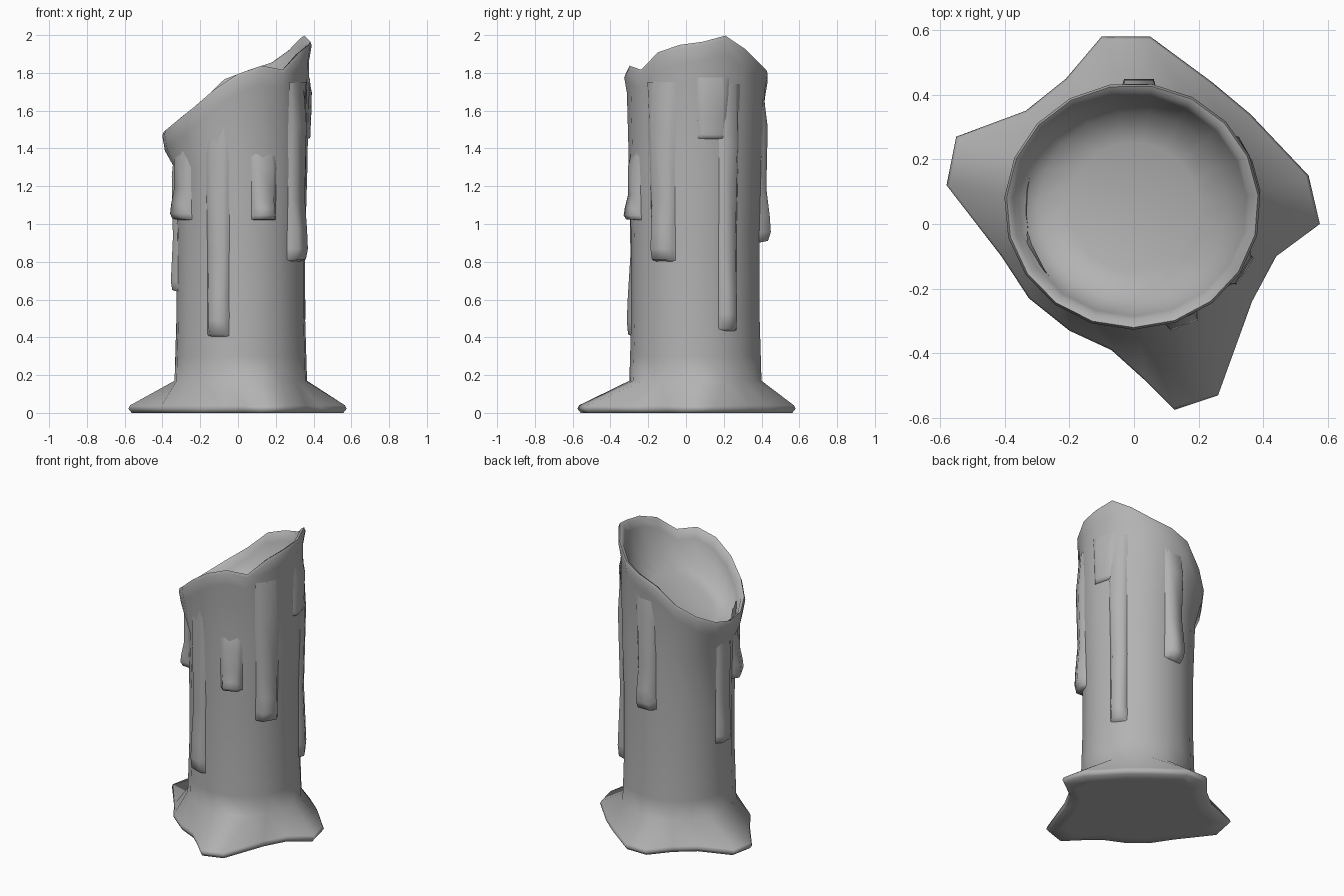
import bpy, bmesh, math

if "Cube" in bpy.data.objects:
    bpy.data.objects.remove(bpy.data.objects["Cube"])

CX, CY = 0.015, 0.052
BASE = [(-.10, .58), (.05, .58), (.24, .44), (.36, .34), (.54, .15), (.575, 0), (.44, -.10),
        (.365, -.24), (.26, -.53), (.125, -.575), (.03, -.48), (-.07, -.39), (-.20, -.33),
        (-.325, -.23), (-.41, -.10), (-.58, .12), (-.55, .27), (-.335, .35), (-.21, .45)]
N = len(BASE)
ANG = [math.radians(100 - i * 360 / N) for i in range(N)]
RIM = [(-.41, 1.48), (-.3, 1.57), (-.17, 1.67), (-.07, 1.77), (.1, 1.83),
       (.2, 1.86), (.3, 1.94), (.36, 2.0), (.41, 1.97)]
RADIUS = [(.17, .352), (.5, .342), (.9, .342), (1.3, .354), (1.8, .375)]

wax = bpy.data.materials.new("wax")
wax.diffuse_color = (.45, .45, .45, 1)
wax.use_nodes = True
wax.node_tree.nodes["Principled BSDF"].inputs["Base Color"].default_value = wax.diffuse_color


def interp(table, x):
    if x <= table[0][0]:
        return table[0][1]
    for (a, u), (b, v) in zip(table, table[1:]):
        if x <= b:
            return u + (v - u) * (x - a) / (b - a)
    return table[-1][1]


def finish(name, bm, angle):
    bmesh.ops.recalc_face_normals(bm, faces=bm.faces)
    me = bpy.data.meshes.new(name)
    bm.to_mesh(me)
    bm.free()
    me.materials.append(wax)
    ob = bpy.data.objects.new(name, me)
    bpy.context.collection.objects.link(ob)
    bpy.ops.object.select_all(action='DESELECT')
    ob.select_set(True)
    bpy.context.view_layer.objects.active = ob
    bpy.ops.object.shade_smooth_by_angle(angle=math.radians(angle))
    return ob


# Rings from the bottom, up the outside, over the rim and down into the hollow
def rim_ring(r, drop):
    pts = []
    for a in ANG:
        x, y = .397 * math.cos(a) - .005, .38 * math.sin(a) + CY
        z = interp(RIM, x)
        if x > .22:
            z -= .18 * max(0, .18 - y)
        pts.append(((r + .015) * math.cos(a) - .005, r * math.sin(a) + CY + .003, z - drop))
    return pts


def round_ring(z):
    r = interp(RADIUS, z)
    return [(CX + r * math.cos(a), CY + r * math.sin(a), z) for a in ANG]


def floor_ring(r, z):
    return [(r * math.cos(a), CY + r * math.sin(a), z + .5 * r * math.cos(a)) for a in ANG]


rings = [[(x * .8, y * .8, .004) for x, y in BASE],
         [(x * .97, y * .97, .004) for x, y in BASE],
         [(x, y, .022) for x, y in BASE],
         [(x * .985, y * .985, .04) for x, y in BASE]]
rings += [round_ring(z) for z in (.17, .3, .5, .9, 1.3)]
rings += [rim_ring(*p) for p in ((.368, .1), (.382, .02), (.375, 0), (.355, .012), (.34, .06))]
rings += [floor_ring(.295, 1.55), floor_ring(.2, 1.515)]

bm = bmesh.new()
loops = [[bm.verts.new(p) for p in ring] for ring in rings]
for lo, hi in zip(loops, loops[1:]):
    for i in range(N):
        j = (i + 1) % N
        bm.faces.new((lo[i], lo[j], hi[j], hi[i]))
bm.faces.new(loops[0])
mid = bm.verts.new((0, CY, 1.505))
for i in range(N):
    bm.faces.new((loops[-1][i], loops[-1][(i + 1) % N], mid))
for v in bm.verts:
    if v.co.z < .005:
        v.co.z = 0
finish("candle_body", bm, 85)


# Wax runs: raised strips hugging the body, swelling into a drop at the bottom
def drip(name, deg, half, top, bottom, bulge, stem=.45):
    rows = [(-.12, -.012), (.15, bulge * stem * .8), (.6, bulge * stem),
            (.8, bulge * .85), (.92, bulge), (.985, bulge * .75), (1, -.012)]
    bm = bmesh.new()
    grid = []
    for t, h in rows:
        z = top + (bottom - top) * t
        r = interp(RADIUS, z)
        row = []
        for k, off in ((-1.15, -.01), (-.9, min(h, .004)), (-.6, h),
                       (.6, h), (.9, min(h, .004)), (1.15, -.01)):
            a = math.radians(deg + half * k)
            row.append(bm.verts.new((CX + (r + off) * math.cos(a),
                                     CY + (r + off) * math.sin(a), z)))
        grid.append(row)
    for r0, r1 in zip(grid, grid[1:]):
        for k in range(5):
            bm.faces.new((r0[k], r0[k + 1], r1[k + 1], r1[k]))
    ob = finish(name, bm, 180)
    # make sure the open strip faces outward
    me = ob.data
    f = me.polygons[12]
    if f.normal.x * (f.center.x - CX) + f.normal.y * (f.center.y - CY) < 0:
        me.flip_normals()


drip("drip_left_front", 207, 13, 1.45, 1.02, .05)
drip("drip_front_long", 249, 10, 1.5, .40, .036)
drip("drip_front_short", 291, 11, 1.35, 1.02, .048)
drip("drip_right_front", 329, 12, 1.65, .80, .046)
drip("drip_right_long", 30, 9, 1.6, .43, .036, .6)
drip("drip_right_top", 15, 12, 1.74, 1.45, .012, .9)
drip("drip_back", 90, 11, 1.62, .90, .056)
drip("drip_left", 178, 11, 1.36, .64, .03, .6)
